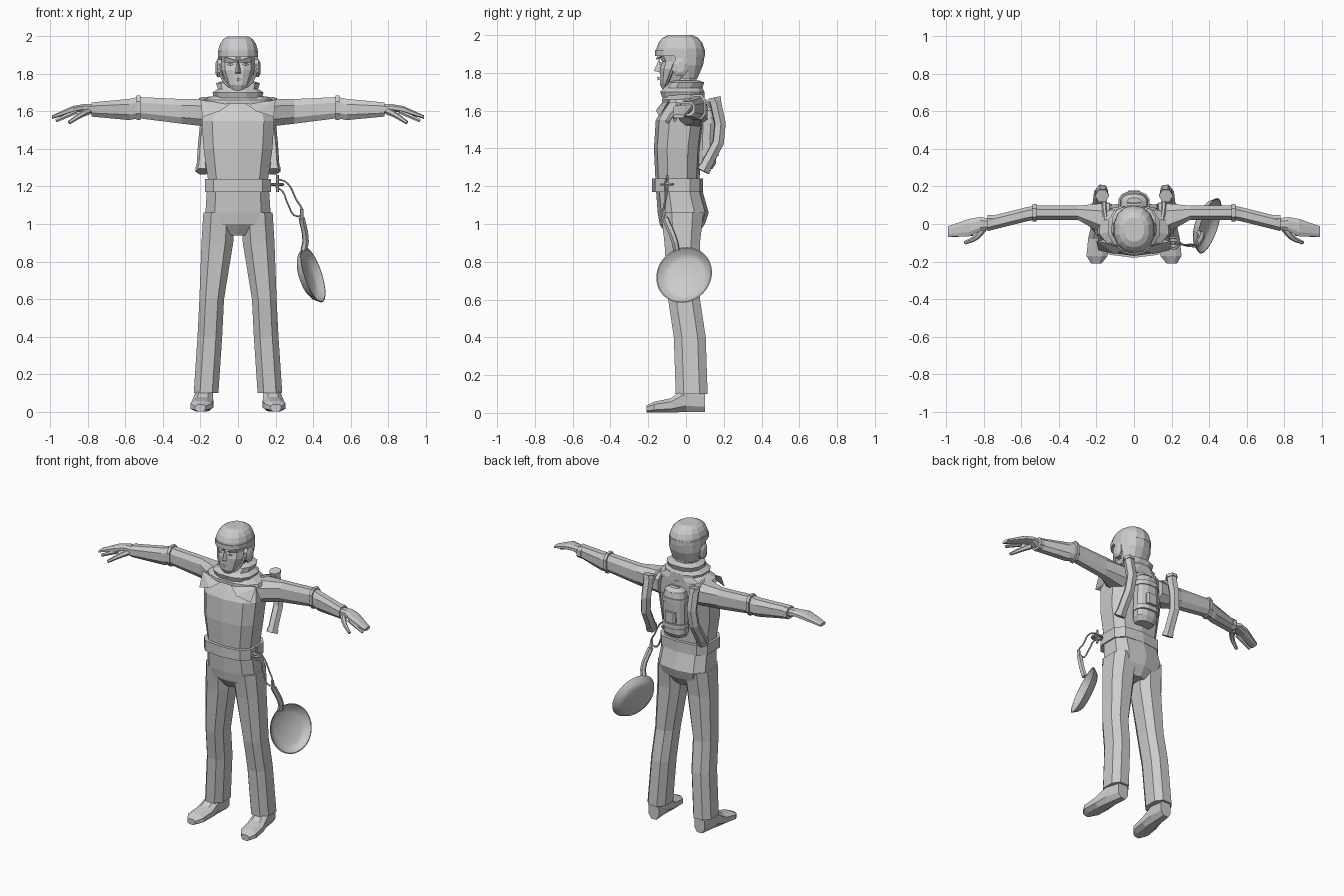
import bpy, bmesh, math
from mathutils import Vector, Matrix

default_cube = bpy.data.objects.get("Cube")
if default_cube:
    bpy.data.objects.remove(default_cube, do_unlink=True)

grey = bpy.data.materials.new("plain_grey")
grey.use_nodes = True
grey.diffuse_color = (.6, .6, .6, 1)
grey.node_tree.nodes["Principled BSDF"].inputs["Base Color"].default_value = grey.diffuse_color


def add_object(name, data, mirrored):
    obj = bpy.data.objects.new(name, data)
    bpy.context.collection.objects.link(obj)
    data.materials.append(grey)
    if mirrored:
        obj.modifiers.new("other_side", 'MIRROR')
    return obj


def finish(name, bm, mirrored=False):
    bmesh.ops.recalc_face_normals(bm, faces=bm.faces)
    mesh = bpy.data.meshes.new(name)
    bm.to_mesh(mesh)
    bm.free()
    return add_object(name, mesh, mirrored)


def loft(name, axis, rows, sides=8, power=.8, mirrored=False, cut=None):
    """Skin rounded rings along an axis; row = position, centre pair, half sizes."""
    bm = bmesh.new()
    rings = []
    for along, centre_u, centre_v, half_u, half_v in rows:
        ring = []
        for i in range(sides):
            angle = math.tau * (i + .5) / sides
            c, s = math.cos(angle), math.sin(angle)
            u = centre_u + half_u * math.copysign(abs(c) ** power, c)
            v = centre_v + half_v * math.copysign(abs(s) ** power, s)
            spot = {'x': (along, u, v), 'y': (u, along, v), 'z': (u, v, along)}[axis]
            ring.append(bm.verts.new(spot))
        rings.append(ring)
    for low, high in zip(rings, rings[1:]):
        for i in range(sides):
            bm.faces.new((low[i - 1], low[i], high[i], high[i - 1]))
    bm.faces.new(rings[0])
    bm.faces.new(rings[-1])
    if cut:
        unwanted = [f for f in bm.faces if cut(f.calc_center_median())]
        bmesh.ops.delete(bm, geom=unwanted, context='FACES')
    return finish(name, bm, mirrored)


def upright(name, rows, **options):
    """Loft on the centre line; row = height, half width, front, back."""
    rings = [(z, 0, (front + back) / 2, half, (back - front) / 2)
             for z, half, front, back in rows]
    return loft(name, 'z', rings, **options)


def band(name, low, high, half, front, back, **options):
    return upright(name, [(z, half, front, back) for z in (low, high)], **options)


def tube(name, points, radius, tip=1, mirrored=False, closed=False, style='AUTO'):
    """Round cord through the points, narrowing to the tip ratio."""
    data = bpy.data.curves.new(name, 'CURVE')
    data.dimensions = '3D'
    data.bevel_depth = radius
    data.bevel_resolution = 1
    data.use_fill_caps = True
    data.resolution_u = 4
    spline = data.splines.new('BEZIER')
    spline.bezier_points.add(len(points) - 1)
    for i, (bend, point) in enumerate(zip(spline.bezier_points, points)):
        bend.co = point
        bend.handle_left_type = bend.handle_right_type = style
        bend.radius = 1 + (tip - 1) * i / (len(points) - 1)
    spline.use_cyclic_u = closed
    spline.use_smooth = False
    return add_object(name, data, mirrored)


def wedge(name, points, mirrored=False):
    """Convex solid around a few points."""
    bm = bmesh.new()
    for point in points:
        bm.verts.new(point)
    bmesh.ops.convex_hull(bm, input=bm.verts)
    return finish(name, bm, mirrored)


# Jacket, belt and hips
upright("jacket", [(1.2, .16, -.16, .07), (1.4, .19, -.17, .08), (1.55, .2, -.16, .1),
                   (1.65, .17, -.1, .1), (1.68, .1, -.08, .08)], sides=10, power=.7)
band("belt", 1.17, 1.24, .18, -.18, .09, sides=10, power=.6)
upright("hips", [(.94, .05, -.1, .06), (1, .16, -.14, .1), (1.06, .18, -.15, .12),
                 (1.2, .17, -.16, .08)], sides=10, power=.7)

# Neck, collar and scarf
band("neck", 1.6, 1.8, .07, -.08, .06)
upright("collar", [(1.64, .2, -.13, .1), (1.66, .19, -.13, .1), (1.7, .1, -.1, .1)], sides=12)
upright("scarf", [(1.67, .13, -.13, .1), (1.7, .14, -.14, .1), (1.72, .11, -.12, .09),
                  (1.75, .12, -.1, .1), (1.76, .09, -.07, .07)], sides=12)

# Face with nose, brows, eyes and mouth
upright("face", [(1.7, .03, -.12, -.05), (1.74, .06, -.14, 0), (1.82, .09, -.14, .05),
                 (1.86, .09, -.13, .07), (1.9, .09, -.15, .07)], sides=12)
wedge("nose", [(0, -.14, 1.88), (0, -.17, 1.81), (.02, -.13, 1.8), (-.02, -.13, 1.8)])
wedge("mouth", [(.03, -.13, 1.77), (-.03, -.13, 1.77), (0, -.15, 1.76), (0, -.15, 1.78)])
wedge("brow", [(.01, -.16, 1.87), (.01, -.15, 1.89), (.07, -.13, 1.89), (.03, -.12, 1.88)], True)
wedge("eye", [(.02, -.14, 1.85), (.06, -.12, 1.85), (.04, -.14, 1.86), (.04, -.14, 1.84)], True)

# Helmet: sides and a rounded crown, open around the face
crown = []
for step in range(5):
    angle = step * math.pi / 10
    shrink = math.cos(angle) ** .6
    crown.append((1.9 + .105 * math.sin(angle), 0, -.03, .11 * shrink, .13 * shrink))
helmet_sides = [(1.77, 0, 0, .09, .06), (1.84, 0, -.02, .11, .11)]
loft("helmet", 'z', helmet_sides + crown, sides=14, power=.9,
     cut=lambda centre: centre.z < 1.9 and centre.y < -.04)
band("helmet_brim", 1.89, 1.92, .11, -.165, .1, sides=14, power=.9)
loft("ear_pads", 'x', [(.08, -.03, 1.83, .04, .05), (.11, -.03, 1.83, .04, .05),
                       (.12, -.03, 1.83, .02, .03)], mirrored=True)
tube("chin_strap", [(.1, -.06, 1.85), (.08, -.09, 1.77), (0, -.12, 1.7)], .008, mirrored=True)

# Flaps on the chest below the collar
wedge("chest_flaps", [(.04, -.13, 1.64), (.2, -.09, 1.66), (.19, -.14, 1.57),
                      (.1, -.16, 1.6), (.12, -.08, 1.65)], True)

# Arms, cuffs and hands
loft("arms", 'x', [(.13, .02, 1.59, .1, .08), (.3, .06, 1.6, .04, .07), (.53, .06, 1.62, .04, .06),
                   (.58, .05, 1.61, .04, .06), (.78, 0, 1.61, .04, .04)], mirrored=True)
loft("elbow_folds", 'x', [(x, .06, 1.62, .05, .07) for x in (.52, .54)], mirrored=True)
loft("cuffs", 'x', [(x, .01, 1.61, .04, .04) for x in (.75, .78)], mirrored=True)
loft("hands", 'x', [(.77, 0, 1.61, .03, .03), (.82, 0, 1.62, .04, .02), (.88, -.02, 1.61, .05, .02),
                    (.99, -.04, 1.57, .03, .01)], mirrored=True)
tube("thumbs", [(.8, -.02, 1.6), (.84, -.07, 1.58), (.9, -.1, 1.54)], .02, .5, mirrored=True)
tube("fingers", [(.86, -.05, 1.6), (.97, -.06, 1.55)], .014, .7, mirrored=True)

# Trouser legs and shoes
loft("legs", 'z', [(.1, .17, .03, .07, .09), (.4, .15, .02, .07, .09), (.6, .14, -.01, .07, .09),
                   (.9, .11, -.02, .09, .1), (1.06, .1, -.02, .09, .12)], mirrored=True)
shoe_rows = [(-.21, .02, .03), (-.17, .03, .06), (-.08, .04, .06), (0, .07, .05), (.1, .06, .04)]
loft("shoes", 'y', [(y, .18 - y / 10, half_height, half_width, half_height)
                    for y, half_height, half_width in shoe_rows], mirrored=True)

# Bent tanks on the back, with end rings and straps
bends = [Vector(p) for p in ((.19, .09, 1.28), (.18, .17, 1.43), (.17, .18, 1.53), (.17, .15, 1.67))]
tube("back_tanks", bends, .033, mirrored=True, style='VECTOR')
for label, end, inner in (("lower", bends[0], bends[1]), ("upper", bends[-1], bends[-2])):
    tube(label + "_tank_rings", [end, end.lerp(inner, .15)], .038, mirrored=True, style='VECTOR')
tube("shoulder_straps", [(.15, .16, 1.6), (.16, .1, 1.65), (.15, .02, 1.67)], .012, mirrored=True)

# Backpack with bands, pocket and lid ribs
upright("backpack", [(1.29, .06, .05, .14), (1.32, .08, .05, .16), (1.55, .08, .05, .17),
                     (1.6, .07, .06, .16), (1.62, .04, .08, .14)], sides=12)
for height in (1.36, 1.53):
    band("backpack_band", height, height + .03, .085, .05, .175, sides=12)
band("backpack_pocket", 1.4, 1.47, .04, .1, .18, power=.4)
for step in range(-3, 4):
    x = step * .02
    tube("lid_rib", [(x / 2, .11, 1.62), (x, .16 - abs(x) * .4, 1.59)], .005)

# Frying pan, turned from a profile and opening outward
radius, depth, wall = .155, .045, .006
outline = [(0, 0), (radius * .7, 0), (radius * .85, depth * .3), (radius, depth),
           (radius - wall, depth), (radius * .85 - wall, depth * .4),
           (radius * .7 - wall, wall), (0, wall)]
facing = Vector((.9, -.3, .3)).normalized()
rim_centre = Vector((.4, -.01, .73))
bm = bmesh.new()
verts = [bm.verts.new((r, 0, h - depth)) for r, h in outline]
edges = [bm.edges.new(pair) for pair in zip(verts, verts[1:])]
bmesh.ops.spin(bm, geom=verts + edges, axis=(0, 0, 1), angle=math.tau, steps=36)
bmesh.ops.remove_doubles(bm, verts=bm.verts, dist=.0005)
bm.transform(Matrix.Translation(rim_centre) @ facing.to_track_quat('Z', 'Y').to_matrix().to_4x4())
pan = finish("frying_pan", bm)
bpy.ops.object.select_all(action='DESELECT')
pan.select_set(True)
bpy.context.view_layer.objects.active = pan
bpy.ops.object.shade_smooth_by_angle(angle=math.radians(35))
tube("pan_handle", [(.35, -.05, .86), (.36, -.06, .91), (.34, -.11, 1.03)], .018)
tube("handle_neck", [(.34, -.11, 1.02), (.34, -.12, 1.08)], .01)

# Cord loop and hip clip
tube("cord", [(.21, -.1, 1.24), (.26, -.11, 1.22), (.31, -.11, 1.13), (.34, -.12, 1.07),
              (.32, -.12, 1.04), (.26, -.11, 1.12), (.24, -.1, 1.17), (.2, -.1, 1.2)], .005)
tube("hip_clip", [(.17, -.1, 1.21), (.24, -.1, 1.21)], .01)
tube("clip_pin", [(.21, -.1, 1.17), (.21, -.1, 1.26)], .008)
corners = [math.tau * step / 8 for step in range(8)]
tube("clip_ring", [(.21 + .03 * math.cos(a), -.1 + .03 * math.sin(a), 1.21) for a in corners],
     .007, closed=True)
